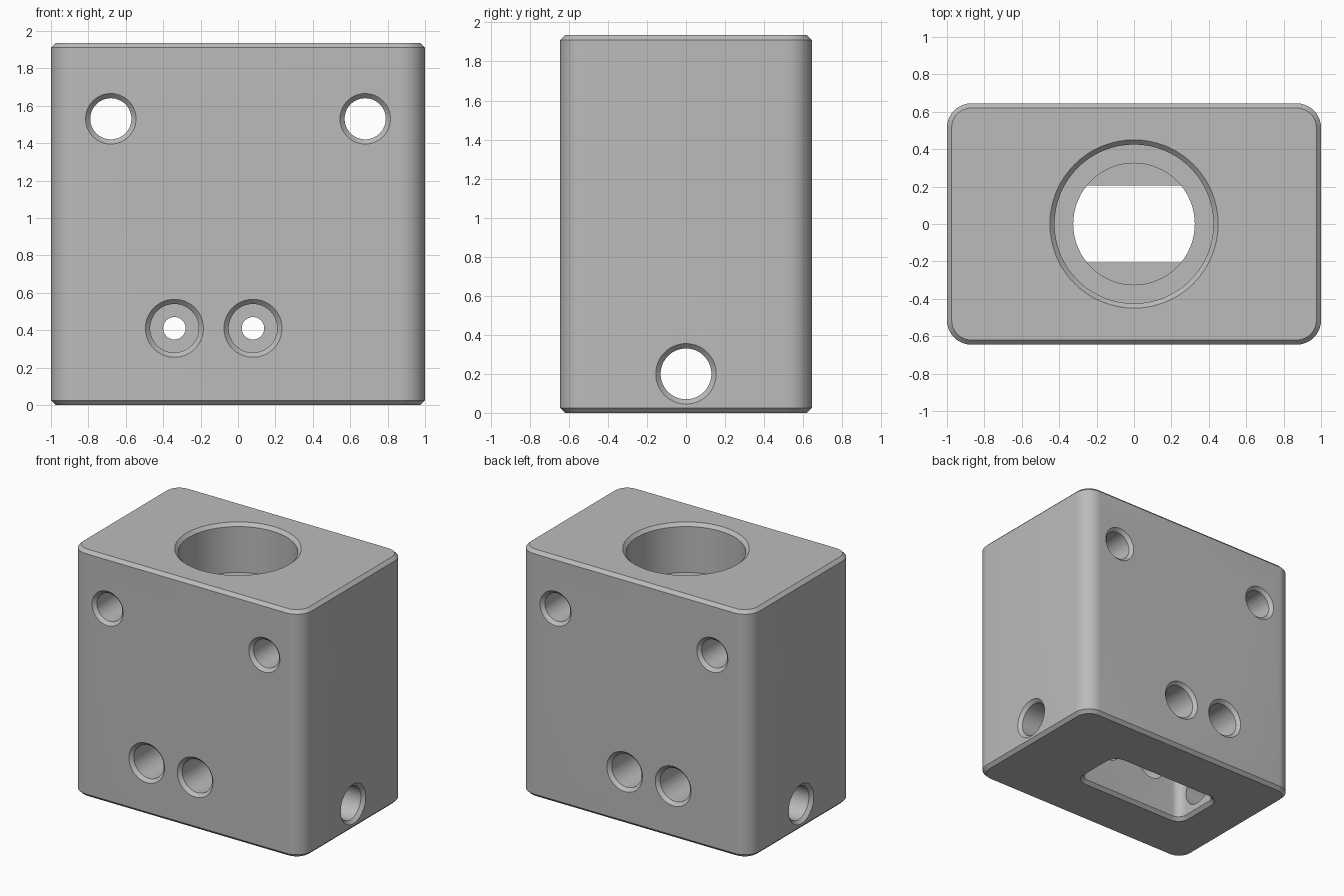
import bpy, bmesh
from math import sin, cos, pi, radians
from mathutils import Matrix, Vector

cube = bpy.data.objects.get("Cube")
if cube:
    bpy.data.objects.remove(cube, do_unlink=True)

H, DEPTH, CH = 1.935, 0.645, 0.025   # height, half depth, chamfer

steel = bpy.data.materials.new("plain_grey")
steel.use_nodes = True
GREY = (0.5, 0.5, 0.5, 1)
steel.diffuse_color = GREY
steel.node_tree.nodes["Principled BSDF"].inputs["Base Color"].default_value = GREY


def rounded_rect(hx, hy, r, steps=10):
    """Outline of a rectangle with round corners."""
    pts = []
    for k, (sx, sy) in enumerate([(1, 1), (-1, 1), (-1, -1), (1, -1)]):
        for i in range(steps + 1):
            a = (k + i / steps) * pi / 2
            pts.append((sx * (hx - r) + r * cos(a), sy * (hy - r) + r * sin(a)))
    return pts


def circle(r, n=64):
    return [(r * cos(2 * pi * i / n), r * sin(2 * pi * i / n)) for i in range(n)]


def loft(name, sections, matrix=Matrix()):
    """Closed solid through a stack of (height, outline) sections."""
    bm = bmesh.new()
    rings = [[bm.verts.new((x, y, z)) for x, y in pts] for z, pts in sections]
    n = len(rings[0])
    for a, b in zip(rings, rings[1:]):
        for i in range(n):
            j = (i + 1) % n
            bm.faces.new((a[i], a[j], b[j], b[i]))
    bm.faces.new(rings[0])
    bm.faces.new(rings[-1])
    bm.transform(matrix)
    bmesh.ops.recalc_face_normals(bm, faces=bm.faces)
    mesh = bpy.data.meshes.new(name)
    bm.to_mesh(mesh)
    bm.free()
    mesh.materials.append(steel)
    obj = bpy.data.objects.new(name, mesh)
    bpy.context.collection.objects.link(obj)
    return obj


def drill(name, profile, matrix=Matrix()):
    return loft(name, [(z, circle(r)) for z, r in profile], matrix)


def chamfered(r, depth):
    """Hole profile from outside the face inward, with a chamfered mouth."""
    return [(-CH, r + 2 * CH), (CH, r), (depth, r)]


def facing(origin, direction):
    """Place a drill at origin, pointing along direction."""
    return Matrix.Translation(origin) @ Vector(direction).to_track_quat('Z', 'Y').to_matrix().to_4x4()


# Block with round upright corners and chamfered top and bottom
full = rounded_rect(1, DEPTH, 0.13)
inner = rounded_rect(1 - CH, DEPTH - CH, 0.13 - CH)
block = loft("block", [(0, inner), (CH, full), (H - CH, full), (H, inner)])

# Stepped bore from the top
cutters = [drill("top_bore", [(H + CH, 0.475), (H - CH, 0.425), (1.55, 0.425),
                              (1.55, 0.325), (0.8, 0.325)])]

# Slot from the bottom
slot = rounded_rect(0.485, 0.205, 0.07)
slot_mouth = rounded_rect(0.485 + 2 * CH, 0.205 + 2 * CH, 0.07 + 2 * CH)
cutters.append(loft("bottom_slot", [(-CH, slot_mouth), (CH, slot), (0.83, slot)],
                    Matrix.Translation((-0.13, 0, 0))))

# Mounting holes through the front and back
for x in (-0.68, 0.68):
    for s in (-1, 1):
        cutters.append(drill("mounting_hole", chamfered(0.11, DEPTH + 0.01 * (2 + s)),
                             facing((x, s * DEPTH, 1.53), (0, -s, 0))))

# Pin holes: open to the slot in front, stepped at the back
for x in (-0.34, 0.08):
    cutters.append(drill("front_pin_hole", chamfered(0.13, 0.55),
                         facing((x, -DEPTH, 0.41), (0, 1, 0))))
    cutters.append(drill("back_pin_hole",
                         chamfered(0.13, 0.34) + [(0.34, 0.06), (0.55, 0.06)],
                         facing((x, DEPTH, 0.41), (0, -1, 0))))

# Cross holes from both sides into the slot
for s, depth in ((-1, 0.6), (1, 0.9)):
    cutters.append(drill("side_hole", chamfered(0.13, depth),
                         facing((s, 0, 0.2), (-s, 0, 0))))

bpy.ops.object.select_all(action='DESELECT')
bpy.context.view_layer.objects.active = block
block.select_set(True)
for c in cutters:
    c.hide_render = True
    mod = block.modifiers.new(c.name, 'BOOLEAN')
    mod.operation = 'DIFFERENCE'
    mod.solver = 'EXACT'
    mod.object = c
    bpy.ops.object.modifier_apply(modifier=mod.name)
    bpy.data.objects.remove(c, do_unlink=True)

bpy.ops.object.shade_smooth_by_angle(angle=radians(30))
